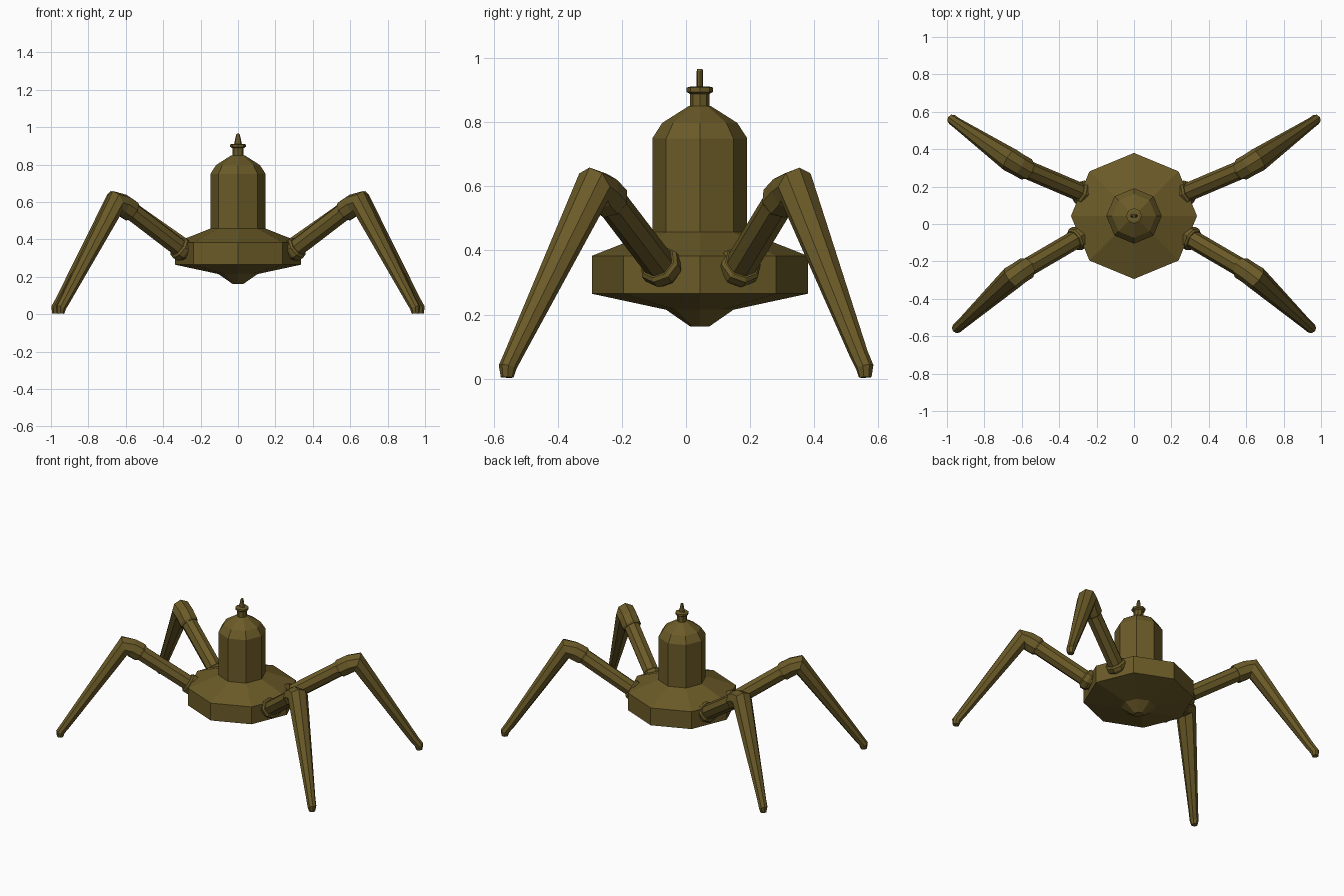
import bpy, bmesh, math
from mathutils import Vector

if "Cube" in bpy.data.objects:
    bpy.data.objects.remove(bpy.data.objects["Cube"])

olive = bpy.data.materials.new("dark olive")
olive.diffuse_color = (0.147, 0.104, 0.021, 1)
olive.use_nodes = True
olive.node_tree.nodes["Principled BSDF"].inputs["Base Color"].default_value = olive.diffuse_color
BODY_Y = 0.043


def skin(name, rings):
    """Join equal rings of points into a capped, flat-shaded tube."""
    bm = bmesh.new()
    loops = [[bm.verts.new(p) for p in ring] for ring in rings]
    n = len(loops[0])
    for a, b in zip(loops, loops[1:]):
        for i in range(n):
            j = (i + 1) % n
            bm.faces.new((a[i], a[j], b[j], b[i]))
    bm.faces.new(loops[0][::-1])
    bm.faces.new(loops[-1])
    bmesh.ops.recalc_face_normals(bm, faces=bm.faces)
    mesh = bpy.data.meshes.new(name)
    bm.to_mesh(mesh)
    bm.free()
    mesh.materials.append(olive)
    obj = bpy.data.objects.new(name, mesh)
    bpy.context.collection.objects.link(obj)
    return obj


def turned(name, profile, sides=8):
    """Profile of (x radius, y radius, z) rows around the body axis."""
    angles = [math.tau * i / sides for i in range(sides)]
    return skin(name, [[(rx * math.cos(a), BODY_Y + ry * math.sin(a), z)
                        for a in angles] for rx, ry, z in profile])


def limb(name, path, radii, sides=8):
    """Tube of varying radius along a bent path."""
    pts = [Vector(p) for p in path]
    run = pts[-1] - pts[0]
    across = Vector((-run.y, run.x, 0)).normalized()
    rings = []
    for i, (p, r) in enumerate(zip(pts, radii)):
        t = Vector()
        if i > 0:
            t += (p - pts[i - 1]).normalized()
        if i < len(pts) - 1:
            t += (pts[i + 1] - p).normalized()
        t.normalize()
        u = (across - t * across.dot(t)).normalized()
        v = t.cross(u)
        rings.append([p + r * (math.cos(a) * u + math.sin(a) * v)
                      for a in (math.tau * k / sides for k in range(sides))])
    return skin(name, rings)


# Central hull, tower and finial
turned("hull", [(r, r, z) for r, z in
                [(0.03, 0.163), (0.105, 0.215), (0.337, 0.265),
                 (0.337, 0.383), (0.148, 0.458)]])
turned("tower", [(r, r, z) for r, z in
                 [(0.148, 0.45), (0.148, 0.75), (0.117, 0.798), (0.035, 0.85)]])
turned("neck", [(r, r, z) for r, z in
                [(0.03, 0.845), (0.03, 0.888), (0.042, 0.895),
                 (0.042, 0.908), (0.03, 0.911)]])
turned("spike", [(0.022, 0.0095, 0.905), (0.01, 0.0095, 0.96), (0.006, 0.009, 0.966)])

# Legs: hip, sleeve start, sleeve middle, knee bend, ankle, foot
LEGS = {
    "back": [(0.275, 0.165, 0.345), (0.565, 0.288, 0.548), (0.62, 0.318, 0.583),
             (0.662, 0.342, 0.598), (0.948, 0.54, 0.075), (0.972, 0.558, 0.035),
             (0.974, 0.559, 0.004)],
    "front": [(0.3, -0.075, 0.345), (0.565, -0.23, 0.548), (0.615, -0.262, 0.583),
              (0.653, -0.288, 0.598), (0.925, -0.538, 0.075), (0.947, -0.557, 0.035),
              (0.949, -0.558, 0.004)],
}
for end, points in LEGS.items():
    for side, sx in (("right", 1), ("left", -1)):
        hip, start, mid, knee, ankle, foot, sole = [
            Vector((sx * x, y, z)) for x, y, z in points]
        axis = (start - hip).normalized()
        tag = f"{end}_{side}"
        limb(f"{tag}_upper_leg", [hip - axis * 0.03, start + axis * 0.03], (0.05, 0.05))
        limb(f"{tag}_hip_collar",
             [hip - axis * 0.02, hip - axis * 0.005, hip + axis * 0.02, hip + axis * 0.03],
             (0.058, 0.066, 0.066, 0.056))
        limb(f"{tag}_lower_leg", [start, start + axis * 0.012, mid, knee, ankle, foot, sole],
             (0.054, 0.061, 0.061, 0.064, 0.029, 0.028, 0.02))
